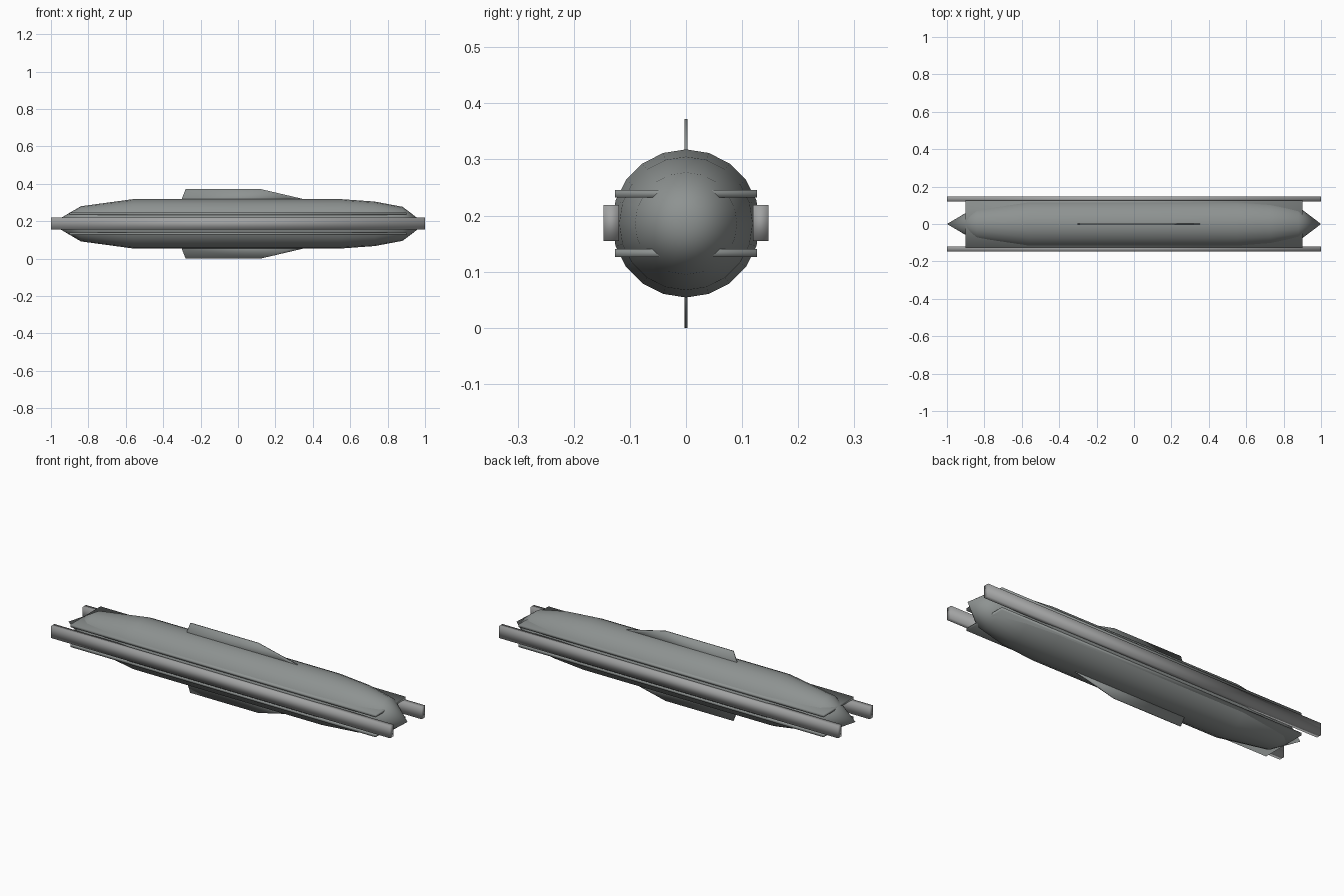
import bpy, bmesh, math

if "Cube" in bpy.data.objects:
    bpy.data.objects.remove(bpy.data.objects["Cube"], do_unlink=True)

MID = 0.186  # height of the hull axis


def material(name, color):
    mat = bpy.data.materials.new(name)
    mat.use_nodes = True
    mat.diffuse_color = color
    mat.node_tree.nodes["Principled BSDF"].inputs["Base Color"].default_value = color
    return mat


hull_grey = material("hull grey", (0.27, 0.29, 0.285, 1))
rail_grey = material("rail grey", (0.36, 0.365, 0.365, 1))


def finish(bm, name, mat, smooth=True):
    bmesh.ops.recalc_face_normals(bm, faces=bm.faces)
    mesh = bpy.data.meshes.new(name)
    for face in bm.faces:
        face.smooth = smooth
    bm.to_mesh(mesh)
    bm.free()
    mesh.materials.append(mat)
    obj = bpy.data.objects.new(name, mesh)
    bpy.context.collection.objects.link(obj)
    return obj


def box(name, size, center, mat):
    bm = bmesh.new()
    bmesh.ops.create_cube(bm, size=1)
    bmesh.ops.scale(bm, vec=size, verts=bm.verts)
    bmesh.ops.translate(bm, vec=center, verts=bm.verts)
    return finish(bm, name, mat)


# Hull: profile spun round the long axis
profile = [(-1, 0), (-0.84, 0.094), (-0.56, 0.132), (0.55, 0.132),
           (0.73, 0.119), (0.88, 0.091), (1, 0)]
bm = bmesh.new()
points = [bm.verts.new((x, 0, MID + r)) for x, r in profile]
edges = [bm.edges.new(pair) for pair in zip(points, points[1:])]
bmesh.ops.spin(bm, geom=points + edges, cent=(0, 0, MID), axis=(1, 0, 0),
               angle=math.tau, steps=20)
bmesh.ops.remove_doubles(bm, verts=bm.verts, dist=0.0005)
finish(bm, "hull", hull_grey)

# Side rails and the two horizontal plates through the hull
for side, label in ((1, "back"), (-1, "front")):
    box(label + "_rail", (2, 0.028, 0.064), (0, side * 0.133, MID + 0.001), rail_grey)
for side, label in ((1, "upper"), (-1, "lower")):
    box(label + "_plate", (1.8, 0.253, 0.014), (0, 0, MID + side * 0.053), hull_grey)

# Thin fins above and below
outline = [(-0.31, 0.11), (-0.30, 0.135), (-0.28, 0.186), (0.12, 0.186), (0.36, 0.13), (0.36, 0.11)]
for side, label in ((1, "top"), (-1, "bottom")):
    bm = bmesh.new()
    face = bm.faces.new([bm.verts.new((x, -0.0025, MID + side * z)) for x, z in outline])
    grown = bmesh.ops.extrude_face_region(bm, geom=[face])["geom"]
    bmesh.ops.translate(bm, vec=(0, 0.005, 0),
                        verts=[g for g in grown if isinstance(g, bmesh.types.BMVert)])
    finish(bm, label + "_fin", hull_grey)
